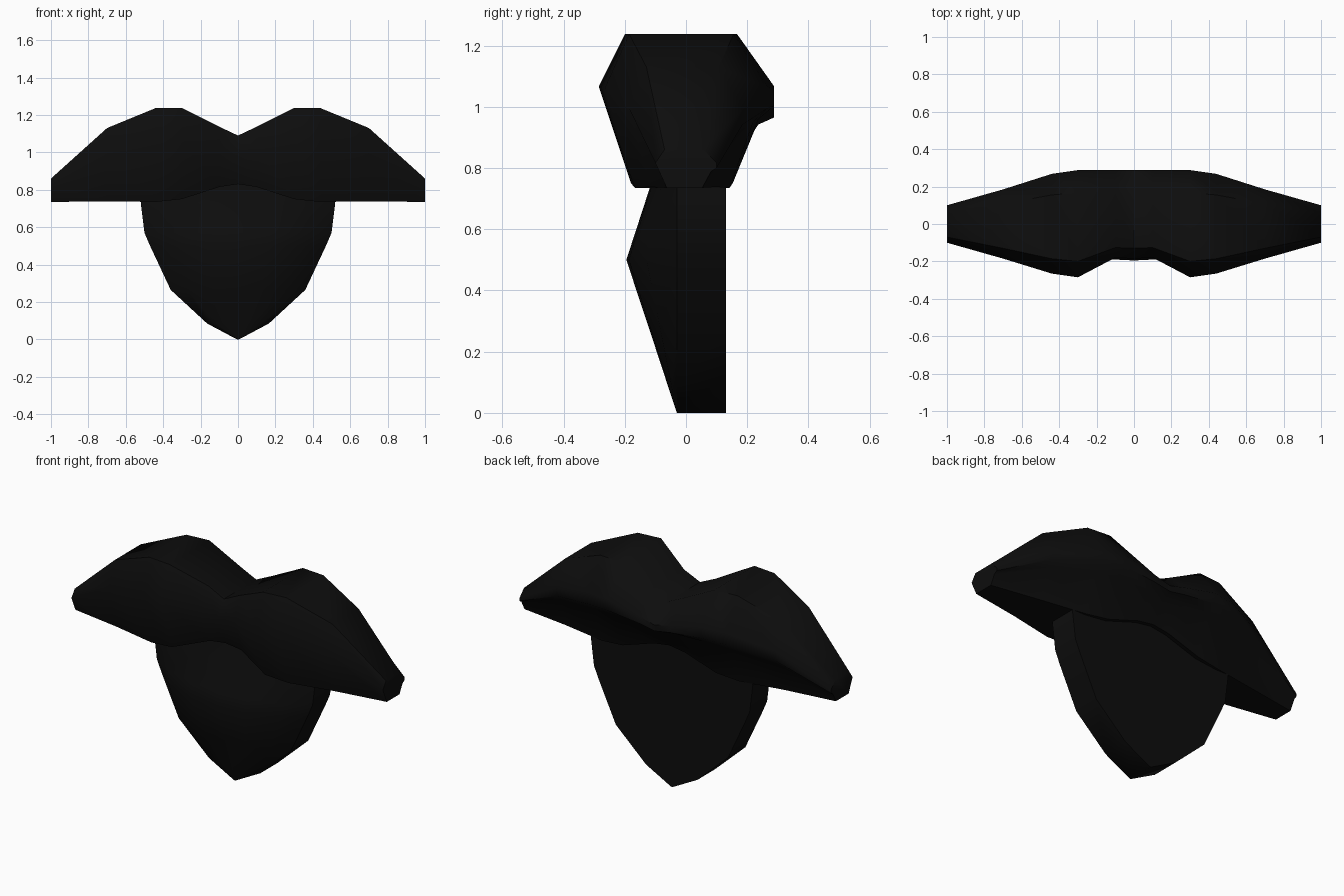
import bpy, bmesh, math

if "Cube" in bpy.data.objects:
    bpy.data.objects.remove(bpy.data.objects["Cube"])

black = bpy.data.materials.new("hair black")
black.diffuse_color = (0.004, 0.004, 0.004, 1)
black.use_nodes = True
black.node_tree.nodes["Principled BSDF"].inputs["Base Color"].default_value = black.diffuse_color


def loft(name, rings, angle):
    """Skin a list of equally sized point rings and cap both ends."""
    bm = bmesh.new()
    vr = [[bm.verts.new(p) for p in r] for r in rings]
    n = len(vr[0])
    for a, b in zip(vr, vr[1:]):
        for i in range(n):
            j = (i + 1) % n
            bm.faces.new((a[i], a[j], b[j], b[i]))
    bm.faces.new(vr[0])
    bm.faces.new(vr[-1])
    bmesh.ops.recalc_face_normals(bm, faces=bm.faces)
    me = bpy.data.meshes.new(name)
    bm.to_mesh(me)
    bm.free()
    ob = bpy.data.objects.new(name, me)
    bpy.context.collection.objects.link(ob)
    me.materials.append(black)
    bpy.ops.object.select_all(action='DESELECT')
    ob.select_set(True)
    bpy.context.view_layer.objects.active = ob
    bpy.ops.object.shade_smooth_by_angle(angle=math.radians(angle))
    return ob


# Moustache: cross-sections along x (x, front y, back y, bottom z, top z)
half = [(0.0, -0.185, 0.288, 0.83, 1.09),
        (0.1, -0.18, 0.288, 0.815, 1.137),
        (0.3, -0.285, 0.288, 0.75, 1.237),
        (0.44, -0.265, 0.268, 0.735, 1.237),
        (0.70, -0.185, 0.185, 0.738, 1.13),
        (1.0, -0.10, 0.10, 0.735, 0.86)]
# Outline as (depth fraction, height fraction); negative depth is the front
shape = [(-0.70, 1), (-1, 0.65), (-0.63, 0), (0.53, 0),
         (0.82, 0.43), (1, 0.52), (1, 0.65), (0.58, 1)]


def moustache_ring(s, side):
    x, f, b, lo, hi = s
    return [(side * x, -d * f if d < 0 else d * b, lo + h * (hi - lo)) for d, h in shape]


rings = [moustache_ring(s, -1) for s in reversed(half)] + [moustache_ring(s, 1) for s in half[1:]]
loft("moustache", rings, 50)

# Beard: horizontal sections (z, half width, front y), flat back and domed front
back, edge = 0.13, -0.03
levels = [(0.0, 0.005, -0.03), (0.085, 0.165, -0.058), (0.265, 0.36, -0.117),
          (0.5, 0.47, -0.195), (0.57, 0.50, -0.172), (0.73, 0.52, -0.12), (0.86, 0.48, -0.09)]
rings = []
for z, w, f in levels:
    front = [(w * t, edge + (f - edge) * k, z)
             for t, k in ((-1, 0), (-0.75, 0.6), (-0.35, 0.95), (0, 1), (0.35, 0.95), (0.75, 0.6), (1, 0))]
    rings.append(front + [(w, back, z), (-w, back, z)])
loft("beard", rings, 50)
